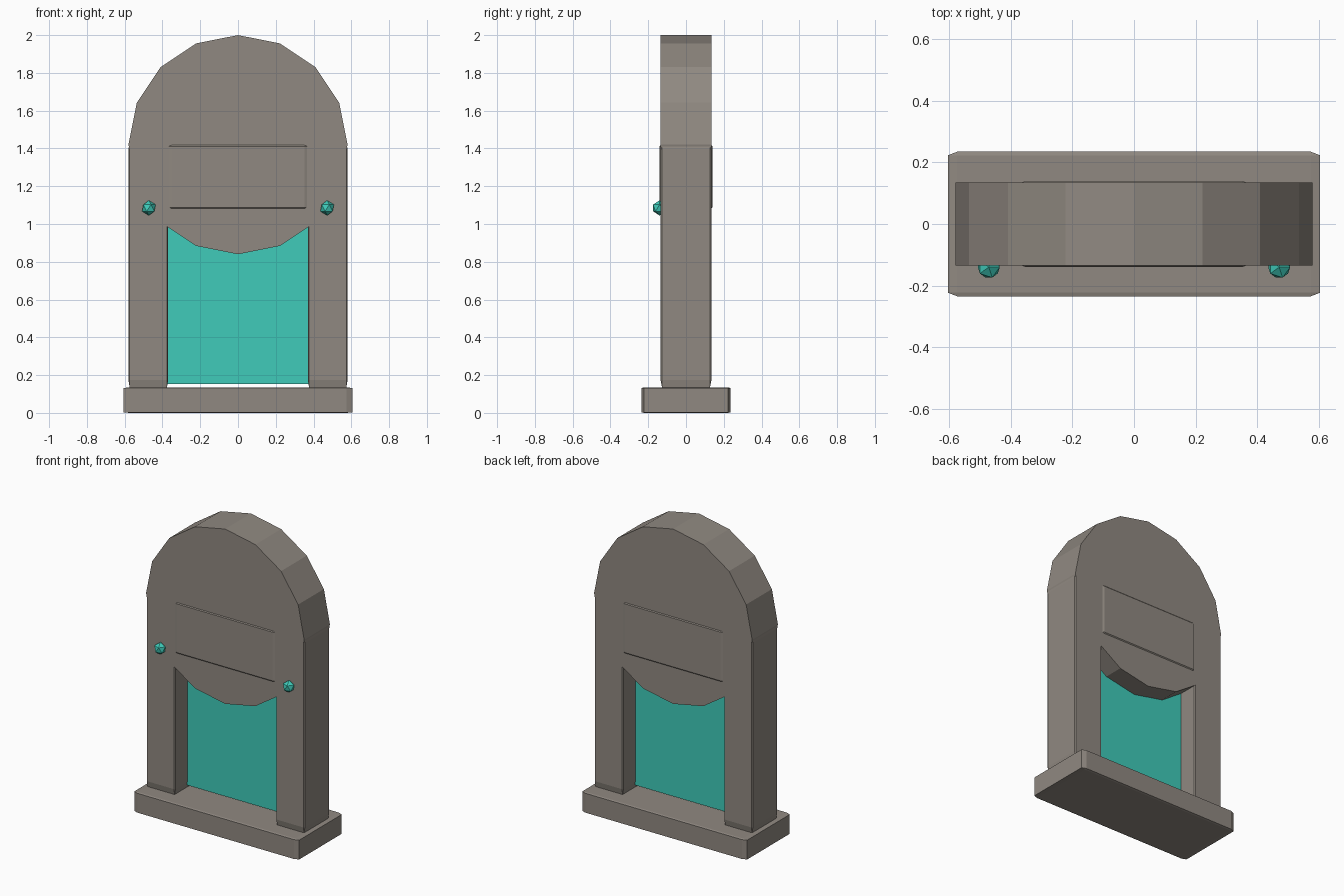
import bpy
from math import pi

if "Cube" in bpy.data.objects:
    bpy.data.objects.remove(bpy.data.objects["Cube"], do_unlink=True)


def make_material(name, rgb):
    mat = bpy.data.materials.new(name)
    mat.use_nodes = True
    color = (*rgb, 1.0)
    mat.diffuse_color = color
    shader = mat.node_tree.nodes["Principled BSDF"]
    shader.inputs["Base Color"].default_value = color
    shader.inputs["Roughness"].default_value = 0.9
    return mat


stone = make_material("grey stone", (0.28, 0.25, 0.22))
teal = make_material("glowing teal", (0.05, 0.6, 0.49))


def finish(name, mat):
    obj = bpy.context.object
    obj.name = obj.data.name = name
    obj.data.materials.append(mat)
    return obj


def box(name, low, high, mat, bevel=0.0):
    """Box between two corners; the bevel is a fraction of each side length."""
    center = [(a + b) / 2 for a, b in zip(low, high)]
    bpy.ops.mesh.primitive_cube_add(size=1, location=center)
    obj = finish(name, mat)
    obj.scale = [b - a for a, b in zip(low, high)]
    if bevel:
        mod = obj.modifiers.new("chamfer", "BEVEL")
        mod.width = bevel
        mod.segments = 1
    return obj


# Plinth
box("base_slab", (-0.605, -0.235, 0), (0.605, 0.235, 0.135), stone, 0.025)

# Round head of the arch
bpy.ops.mesh.primitive_cylinder_add(vertices=16, radius=0.58, depth=0.27,
                                    location=(0, 0, 1.42), rotation=(pi / 2, 0, 0))
finish("arch_disc", stone)

# Raised lintel panel, showing on both faces
box("lintel_panel", (-0.37, -0.14, 1.08), (0.37, 0.14, 1.42), stone, 0.025)

# Portal sheet hanging between the pillars
box("portal_sheet", (-0.372, -0.003, 0.152), (0.372, 0.003, 1.2), teal)

# Pillars and the gems on their front faces
for side, label in ((1, "left"), (-1, "right")):
    x_low, x_high = sorted((side * 0.37, side * 0.58))
    box(label + "_pillar", (x_low, -0.135, 0.135), (x_high, 0.135, 1.435), stone, 0.03)
    bpy.ops.mesh.primitive_ico_sphere_add(subdivisions=1, radius=0.04,
                                          location=(side * 0.472, -0.14, 1.085))
    finish(label + "_gem", teal)
